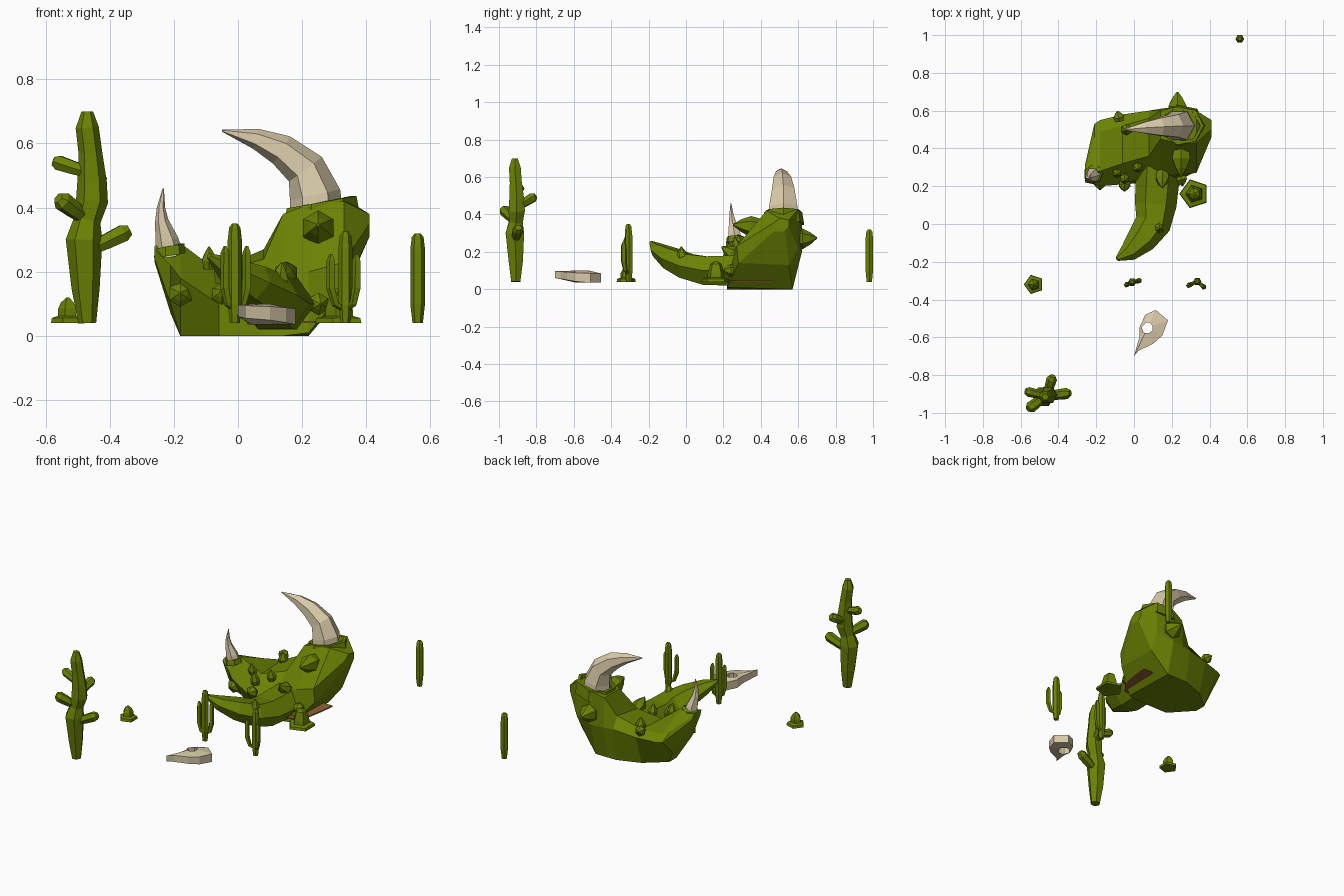
import bpy, bmesh, math
from mathutils import Vector

if "Cube" in bpy.data.objects:
    bpy.data.objects.remove(bpy.data.objects["Cube"])


def material(name, rgb):
    m = bpy.data.materials.new(name)
    m.diffuse_color = (*rgb, 1)
    m.use_nodes = True
    m.node_tree.nodes["Principled BSDF"].inputs["Base Color"].default_value = m.diffuse_color
    return m


GREEN = material("cactus green", (0.145, 0.225, 0.001))
BONE = material("bone", (0.70, 0.60, 0.40))
BROWN = material("clay brown", (0.28, 0.125, 0.035))


def finish(name, bm, mat):
    bmesh.ops.recalc_face_normals(bm, faces=bm.faces)
    me = bpy.data.meshes.new(name)
    bm.to_mesh(me)
    bm.free()
    me.materials.append(mat)
    ob = bpy.data.objects.new(name, me)
    bpy.context.collection.objects.link(ob)
    return ob


def loft(name, rings, mat):
    """Skin a list of equal-length point rings and cap both ends."""
    bm = bmesh.new()
    vs = [[bm.verts.new(p) for p in r] for r in rings]
    n = len(vs[0])
    for a, b in zip(vs, vs[1:]):
        for i in range(n):
            j = (i + 1) % n
            bm.faces.new((a[i], a[j], b[j], b[i]))
    bm.faces.new(vs[0])
    bm.faces.new(vs[-1])
    return finish(name, bm, mat)


def sweep(name, path, mat, n=6, ref=(0, 1, 0), flat=1.0):
    """Sweep an n-gon along (x, y, z, radius) points."""
    pts = [Vector(p[:3]) for p in path]
    rings = []
    for k, p in enumerate(pts):
        t = (pts[min(k + 1, len(pts) - 1)] - pts[max(k - 1, 0)]).normalized()
        u = t.cross(Vector(ref)).normalized()
        v = t.cross(u)
        r = path[k][3]
        rings.append([p + u * r * math.cos(math.tau * i / n) + v * r * flat * math.sin(math.tau * i / n)
                      for i in range(n)])
    return loft(name, rings, mat)


def spike(name, pos, d, r, h):
    """Blunt six-sided thorn bulging out of the surface."""
    p, d = Vector(pos), Vector(d).normalized()
    ref = (1, 0, 0) if abs(d.x) < 0.8 else (0, 0, 1)
    path = [(*(p + d * h * s), r * q) for s, q in ((-0.4, 0.8), (0.15, 1), (0.6, 0.6), (1, 0.08))]
    return sweep(name, path, GREEN, 6, ref)


# Crescent body: six-point y/z sections along x (low left post, tall right post)
stations = [
    (-.26, [(.23, .24), (.28, .23), (.31, .24), (.30, .26), (.25, .28), (.22, .27)]),
    (-.21, [(.24, .10), (.43, .07), (.53, .17), (.46, .21), (.27, .30), (.21, .22)]),
    (-.18, [(.35, .0), (.42, .0), (.55, .17), (.49, .20), (.28, .29), (.20, .18)]),
    (-.06, [(.22, .0), (.52, .0), (.58, .18), (.52, .21), (.32, .20), (.21, .10)]),
    (.08, [(.22, .0), (.57, .0), (.60, .20), (.56, .27), (.36, .24), (.25, .12)]),
    (.14, [(.22, .0), (.57, .0), (.61, .20), (.60, .38), (.45, .38), (.27, .18)]),
    (.22, [(.22, .01), (.57, .0), (.62, .20), (.62, .41), (.43, .41), (.26, .20)]),
    (.33, [(.28, .14), (.55, .13), (.60, .22), (.60, .43), (.43, .42), (.27, .23)]),
    (.41, [(.47, .31), (.53, .31), (.55, .33), (.55, .37), (.50, .38), (.46, .35)]),
]
loft("crescent_body", [[(x, y, z) for y, z in s] for x, s in stations], GREEN)

# Curling front tongue of the body
sweep("front_tail", [(.13, .32, .10, .12), (.115, .10, .10, .11), (.10, 0, .125, .095),
                     (.04, -.08, .165, .08), (-.03, -.15, .21, .05), (-.09, -.185, .25, .012)],
      GREEN, 6, (0, 0, 1), 0.8)

# Collars around the horn sockets
for name, c, r, sx, tilt in (("large_horn_collar", (.255, .52, .405), .092, 1.1, -.2),
                             ("small_horn_collar", (-.215, .265, .275), .042, 1, -.2)):
    ring = []
    for i in range(7):
        a = math.tau * i / 7
        ring.append((math.cos(a) * sx, math.sin(a)))
    loft(name, [[(c[0] + k * r * x, c[1] + k * r * y, c[2] + h * r - x * r * tilt) for x, y in ring]
                for k, h in ((1.25, -.6), (1.13, .12), (.95, .12), (.9, -.4))], GREEN)

# Horns
sweep("large_horn", [(.245, .52, .36, .085), (.24, .52, .44, .08), (.21, .52, .52, .064),
                     (.135, .515, .58, .05), (.055, .51, .615, .032), (-.05, .50, .64, .003)], BONE, 6,
      (0, 1, 0), 1.08)
sweep("small_horn", [(-.213, .264, .25, .043), (-.222, .257, .30, .036), (-.238, .248, .36, .021),
                     (-.24, .243, .40, .013), (-.233, .24, .46, .002)], BONE, 6)

# Thorns over the body
thorns = [((.25, .36, .335), (0, -1, .1), .055, .11), ((.15, .25, .19), (0, -.8, .5), .04, .07),
          ((-.18, .22, .13), (0, -1, .1), .04, .04), ((.23, .61, .27), (0, 1, .05), .055, .09),
          ((-.04, .50, .22), (0, 0, 1), .03, .05), ((-.08, .56, .22), (-.2, 1, .2), .032, .04),
          ((.13, -.02, .17), (.1, -.1, 1), .03, .06), ((-.05, .24, .19), (0, -.2, 1), .028, .06),
          ((-.05, .21, .13), (0, -1, .3), .035, .04), ((.02, .30, .21), (0, -.2, 1), .028, .05),
          ((-.09, .27, .23), (0, -.2, 1), .025, .05), ((.25, .24, .10), (.2, -1, 0), .035, .04)]
for i, t in enumerate(thorns):
    spike(f"thorn_{i + 1}", *t)

# Flat clay patch under the right post
patch = [(.15, .20), (.24, .20), (.29, .27), (.31, .38), (.32, .47), (.15, .47)]
loft("clay_patch", [[(x, y, z) for x, y in patch] for z in (.04, .047)], BROWN)

# Animal skull: flat teardrop ring around an eye hole, hollowed below, narrowing to a snout
outline = [(.0, -.70), (.025, -.67), (.10, -.635), (.15, -.59), (.18, -.51),
           (.115, -.455), (.06, -.48), (.03, -.545), (.028, -.60)]
hole = Vector((.07, -.55))
bm = bmesh.new()
levels = []
for inner, z, rise in ((0, .035, .17), (0, .085, .08), (.03, .10, 0), (.038, .035, 0)):
    loop = []
    for p in map(Vector, outline):
        q = hole + (p - hole).normalized() * inner if inner else p
        loop.append(bm.verts.new((*q, z + rise * max(0, -.55 - p.y))))
    levels.append(loop)
n = len(outline)
for a, b in zip(levels, levels[1:] + levels[:1]):
    for i in range(n):
        j = (i + 1) % n
        bm.faces.new((a[i], a[j], b[j], b[i]))
finish("animal_skull", bm, BONE)

# Tall branching cactus
sweep("tall_cactus_trunk", [(-.47, -.91, .04, .028), (-.475, -.91, .15, .044), (-.48, -.915, .30, .057),
                            (-.47, -.91, .36, .042), (-.455, -.905, .42, .05), (-.455, -.905, .48, .046),
                            (-.46, -.91, .57, .037), (-.47, -.915, .65, .036), (-.47, -.915, .70, .018)],
      GREEN, 6)
arms = [((-.47, -.91, .51), (-.575, -.885, .545), .026), ((-.48, -.92, .37), (-.56, -.98, .43), .031),
        ((-.46, -.91, .27), (-.338, -.895, .33), .03), ((-.46, -.90, .44), (-.43, -.805, .50), .028)]
for i, (a, b, r) in enumerate(arms):
    a, b = Vector(a), Vector(b)
    sweep(f"tall_cactus_arm_{i + 1}", [(*a, r * .7), (*a.lerp(b, .4), r * .9), (*a.lerp(b, .85), r), (*b, r * .6)],
          GREEN, 6, (0, 0, 1))


# Slim columns, some with upturned side arms
def column(name, x, y, top, r):
    sweep(name, [(x, y, .04, r * .7), (x, y, .10, r), (x, y, top - .05, r), (x, y, top - .012, r * .8),
                 (x, y, top, r * .4)], GREEN, 6)


column("back_cactus", .56, .98, .32, .023)
for g, (x, y, top, sides) in enumerate(((-.01, -.308, .35, ((-.03, -.014), (.038, .008))),
                                        (.335, -.305, .325, ((-.045, -.02), (.035, -.028))))):
    column(f"slim_cactus_{g + 1}", x, y, top, .022)
    for k, (dx, dy) in enumerate(sides):
        h = top - .07
        sweep(f"slim_cactus_{g + 1}_arm_{k + 1}",
              [(x, y, .08, .008), (x + dx * .7, y + dy * .7, .10, .012), (x + dx, y + dy, .15, .015),
               (x + dx, y + dy, h - .02, .014), (x + dx, y + dy, h, .005)], GREEN, 5)

# Squat shrubs with flared leaf skirts
for i, (x, y, r, top) in enumerate(((-.53, -.32, .053, .12), (.32, .16, .08, .15))):
    sweep(f"shrub_{i + 1}", [(x, y, .04, r), (x, y, .056, r * .95), (x, y, .062, r * .6),
                             (x, y, .085, r * .58), (x, y, top - .015, r * .4), (x, y, top, r * .1)], GREEN, 5)
